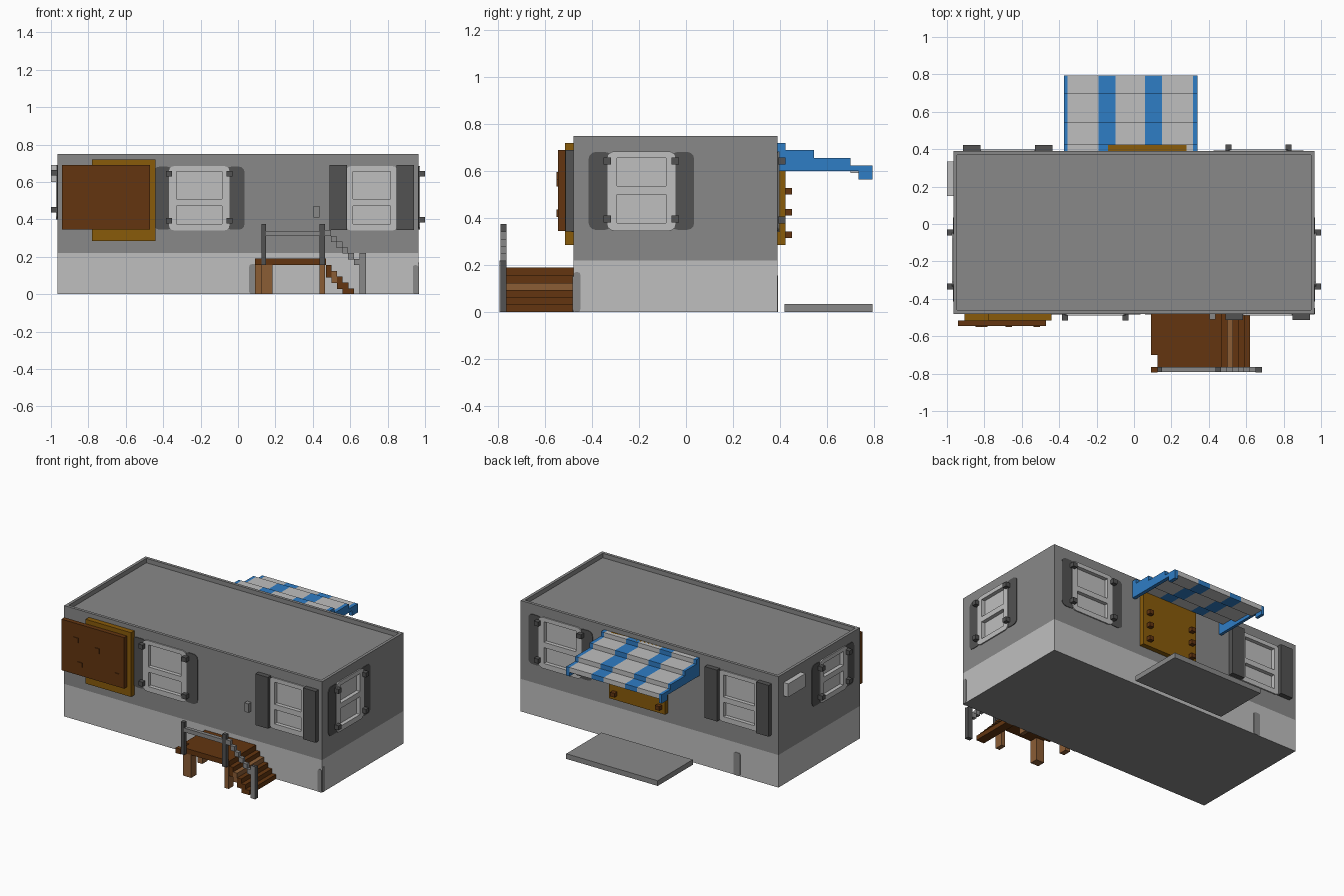
import bpy, bmesh, math
from mathutils import Vector

if "Cube" in bpy.data.objects:
    bpy.data.objects.remove(bpy.data.objects["Cube"], do_unlink=True)


def material(name, r, g, b):
    m = bpy.data.materials.new(name)
    m.use_nodes = True
    m.diffuse_color = (r, g, b, 1)
    m.node_tree.nodes["Principled BSDF"].inputs["Base Color"].default_value = (r, g, b, 1)
    return m


WALL = material("wall grey", .25, .25, .25)
LIGHT = material("light grey", .52, .52, .52)
DARK = material("dark grey", .085, .085, .085)
BROWN = material("dark brown", .125, .036, .005)
TAN = material("light brown", .26, .11, .036)
OCHRE = material("ochre", .25, .105, .003)
BLUE = material("blue", .028, .205, .56)

X, Y0, Y1, H, BAND = .965, -.48, .39, .75, .22


def finish(name, bm, *mats):
    bmesh.ops.recalc_face_normals(bm, faces=bm.faces[:])
    me = bpy.data.meshes.new(name)
    bm.to_mesh(me)
    bm.free()
    for m in mats:
        me.materials.append(m)
    ob = bpy.data.objects.new(name, me)
    bpy.context.collection.objects.link(ob)
    return ob


def add_box(bm, x0, x1, y0, y1, z0, z1):
    vs = bmesh.ops.create_cube(bm, size=1)["verts"]
    for v in vs:
        v.co = Vector(((x0 + x1) / 2 + v.co.x * (x1 - x0),
                       (y0 + y1) / 2 + v.co.y * (y1 - y0),
                       (z0 + z1) / 2 + v.co.z * (z1 - z0)))


def box(name, mat, *dims):
    bm = bmesh.new()
    add_box(bm, *dims)
    return finish(name, bm, mat)


def prism(name, mat, ring, offset):
    bm = bmesh.new()
    f = bm.faces.new([bm.verts.new(p) for p in ring])
    ex = bmesh.ops.extrude_face_region(bm, geom=[f])["geom"]
    bmesh.ops.translate(bm, vec=offset, verts=[v for v in ex if isinstance(v, bmesh.types.BMVert)])
    return finish(name, bm, mat)


def on_wall(side, u, d, z):
    """Point at u along a wall, d outwards from it, height z."""
    return Vector({"front": (u, Y0 - d, z), "back": (u, Y1 + d, z),
                   "left": (X + d, u, z), "right": (-X - d, u, z)}[side])


def wall_dims(side, u0, u1, d0, d1, z0, z1):
    a, b = on_wall(side, u0, d0, z0), on_wall(side, u1, d1, z1)
    return [c for i in range(3) for c in sorted((a[i], b[i]))]


def wall_box(name, mat, side, *dims):
    return box(name, mat, *wall_dims(side, *dims))


def wall_plate(name, mat, side, u0, u1, z0, z1, t, r):
    """Thin rounded panel laid on a wall."""
    ring = []
    for k, (cu, cz) in enumerate([(u1 - r, z1 - r), (u0 + r, z1 - r), (u0 + r, z0 + r), (u1 - r, z0 + r)]):
        for j in range(4):
            a = math.pi / 2 * (k + j / 3)
            ring.append(on_wall(side, cu + r * math.cos(a), 0, cz + r * math.sin(a)))
    return prism(name, mat, ring, on_wall(side, 0, t, 0) - on_wall(side, 0, 0, 0))


# Trailer body with a sunken roof and a light lower band
bm = bmesh.new()
add_box(bm, -X, X, Y0, Y1, 0, H)
bmesh.ops.bisect_plane(bm, geom=bm.verts[:] + bm.edges[:] + bm.faces[:],
                       plane_co=(0, 0, BAND), plane_no=(0, 0, 1))
bm.faces.ensure_lookup_table()
roof = max(bm.faces, key=lambda f: f.calc_center_median().z)
bmesh.ops.inset_region(bm, faces=[roof], thickness=.028)
ex = bmesh.ops.extrude_discrete_faces(bm, faces=[roof])["faces"][0]
bmesh.ops.translate(bm, vec=(0, 0, -.03), verts=ex.verts[:])
body = finish("trailer_body", bm, WALL, LIGHT)

# Windows: side, frame span, bottom, top, sill between panes, solid shutters or flat ones with bolts
windows = [("front", -.37, -.045, .34, .685, .49, False),
           ("front", .575, .855, .34, .685, .49, True),
           ("back", .505, .825, .34, .685, .50, False),
           ("back", -.83, -.52, .34, .685, .49, True),
           ("left", -.335, -.045, .345, .685, .518, False),
           ("right", -.335, -.045, .40, .69, .55, False)]
cut = bmesh.new()
frames = []
for n, (side, u0, u1, z0, z1, sill, solid) in enumerate(windows):
    tag = f"{side}_{n}"
    frames.append(wall_plate("window_frame_" + tag, LIGHT, side, u0, u1, z0, z1, .008, .03))
    for a, b in ((z0 + .035, sill - .018), (sill + .018, z1 - .028)):
        add_box(cut, *wall_dims(side, u0 + .04, u1 - .04, -.018, .05, a, b))
    for s, e in ((-1, u0), (1, u1)):
        if solid:
            a, b = sorted((e + s * .085, e - s * .008))
            wall_box("solid_shutter_" + tag, DARK, side, a, b, 0, .033, z0 + .003, z1 + .005)
        else:
            a, b = sorted((e + s * .08, e - s * .02))
            wall_plate("flat_shutter_" + tag, DARK, side, a, b, z0 + .005, z1 - .003, .004, .03)
            for z in (z0 + .052, z1 - .042):
                wall_box("shutter_bolt_" + tag, DARK, side, e - .016, e + .016, 0, .035, z - .015, z + .015)

# Cut the recessed panes
cutter = finish("pane_cutter", cut, LIGHT)
cutter.hide_render = True
for ob in [body] + frames:
    mod = ob.modifiers.new("panes", "BOOLEAN")
    mod.operation, mod.solver, mod.object = "DIFFERENCE", "EXACT", cutter
    bpy.context.view_layer.objects.active = ob
    bpy.ops.object.modifier_apply(modifier=mod.name)
bpy.data.objects.remove(cutter, do_unlink=True)
for f in body.data.polygons:
    c = f.center
    recess = .3 < c.z < .71 and abs(c.x) < X - .001 and Y0 + .001 < c.y < Y1 - .001
    low = c.z < BAND and abs(f.normal.z) < .5
    f.material_index = 1 if recess or low else 0

# Worn patches on the lower band
for side, u0, u1, h in (("front", .935, .965, .155), ("left", -.48, -.45, .17),
                        ("front", .06, .11, .16), ("back", -.68, -.63, .155)):
    wall_plate("band_patch_" + side, WALL, side, u0, u1, 0, h, .003, .012)

# Small wall boxes
wall_box("doorbell_box", WALL, "front", .405, .435, 0, .03, .41, .47)
wall_box("vent_box", LIGHT, "right", .15, .335, 0, .035, .60, .69)

# Boards fixed to the front
wall_box("ochre_board", OCHRE, "front", -.78, -.44, 0, .035, .285, .72)
wall_box("board_batten", OCHRE, "front", -.905, -.78, 0, .035, .38, .66)
wall_box("brown_board", BROWN, "front", -.94, -.47, .035, .066, .345, .69)
for u, z in ((-.83, .58), (-.67, .55), (-.80, .42), (-.52, .42)):
    wall_box("board_nail", BROWN, "front", u - .017, u + .017, .066, .071, z - .016, z + .016)

# Board fixed over the back doorway
wall_box("back_board", OCHRE, "back", -.14, .28, 0, .033, .285, .72)
for u in (-.10, .235):
    for z in (.33, .425, .515):
        wall_box("back_board_nail", BROWN, "back", u - .016, u + .016, .033, .062, z - .014, z + .014)

# Striped awning: stepped slats between two blue side plates
stripes = [-.355, -.19, -.10, .06, .15, .315]
steps = [(.39, .425, .69, .72), (.425, .545, .655, .69), (.545, .70, .622, .657),
         (.70, .795, .592, .625)]
for i, (a, b) in enumerate(zip(stripes, stripes[1:])):
    bm = bmesh.new()
    for s in steps:
        add_box(bm, a, b, *s)
    finish("awning_stripe", bm, BLUE if i % 2 else LIGHT)
side_profile = [(.39, .60), (.39, .72), (.425, .72), (.425, .69), (.545, .69), (.545, .657), (.70, .657),
                (.70, .625), (.795, .625), (.795, .565), (.735, .565), (.735, .60)]
for x0, x1 in ((-.375, -.355), (.315, .34)):
    prism("awning_side", BLUE, [(x0, y, z) for y, z in side_profile], (x1 - x0, 0, 0))

# Ground slab behind
box("back_slab", WALL, -.345, .34, .42, .795, 0, .035)

# Porch deck, legs and steps
box("deck", BROWN, .125, .47, -.765, Y0, .155, .19)
box("deck_edge", BROWN, .09, .125, -.70, Y0, .155, .19)
box("deck_corner", BROWN, .09, .125, -.795, -.765, .155, .19)
for x0, x1, y0 in ((.125, .185, -.765), (.09, .125, -.56), (.435, .465, -.765), (.435, .465, -.54)):
    box("deck_leg", TAN, x0, x1, y0, y0 + .055, 0, .155)
for i in range(5):
    x = .47 + .03 * i
    top = .155 - .031 * i
    box("step", TAN if i == 1 else BROWN, x, x + .03, -.765, Y0, max(0, top - .065), top)

# Railing: posts, level rail and stepped handrail
for x0, x1, z0, z1 in ((.125, .15, .155, .375), (.435, .465, .155, .375), (.65, .685, 0, .215)):
    box("rail_post", DARK, x0, x1, -.79, -.765, z0, z1)
box("end_post_face", WALL, .65, .685, -.795, -.79, 0, .22)
box("level_rail", WALL, .15, .435, -.79, -.765, .31, .338)
for i in range(6):
    x, z = .465 + .031 * i, .31 - .031 * i
    box("handrail_block", WALL, x, x + .031, -.79, -.765, z, z + .033)
